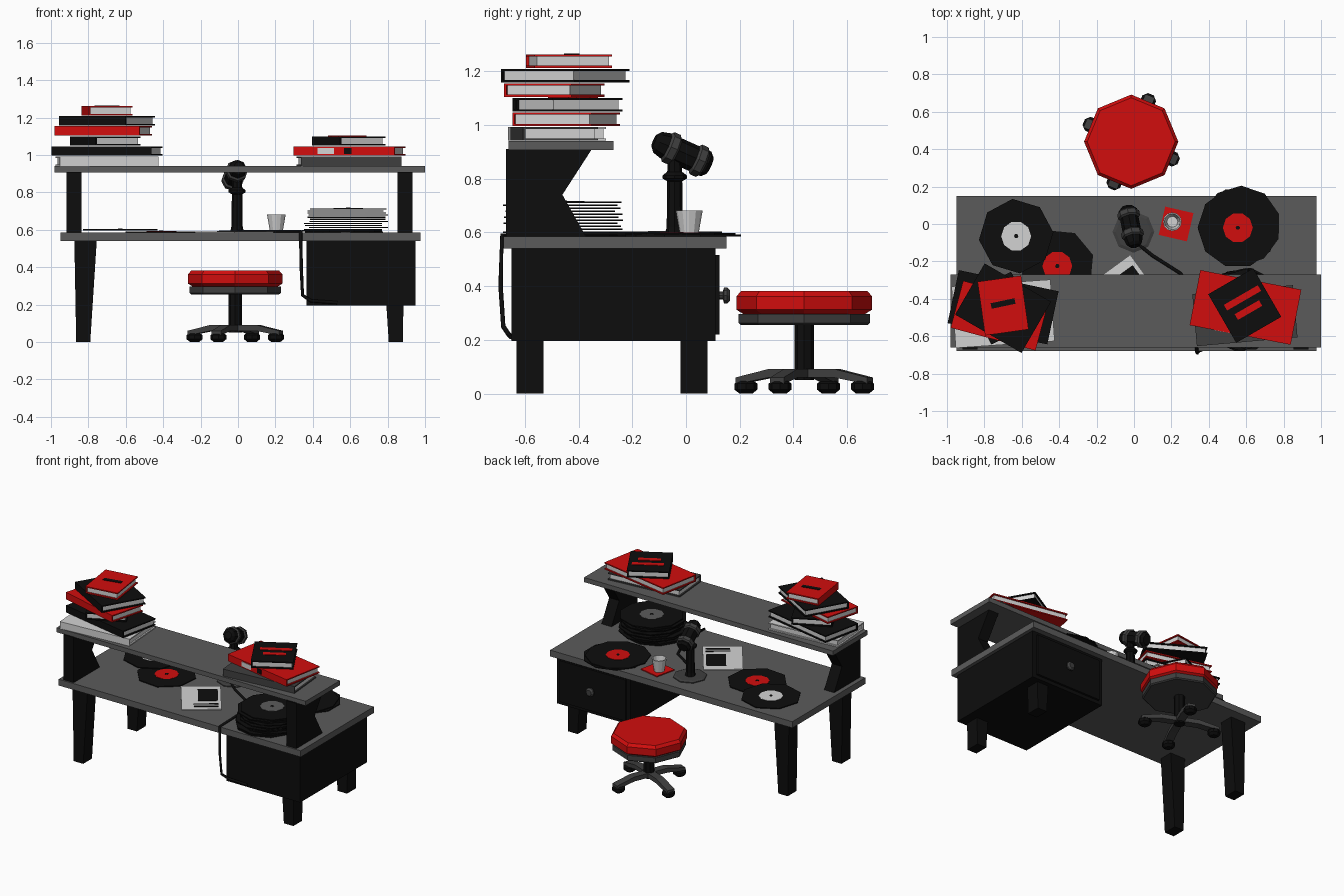
import bpy, bmesh, math, random
from mathutils import Matrix, Vector

random.seed(4)
cube = bpy.data.objects.get("Cube")
if cube:
    bpy.data.objects.remove(cube)


def material(name, r, g, b):
    m = bpy.data.materials.new(name)
    m.use_nodes = True
    m.diffuse_color = (r, g, b, 1)
    m.node_tree.nodes["Principled BSDF"].inputs["Base Color"].default_value = (r, g, b, 1)
    return m


RED = material("red", 0.64, 0.004, 0.004)
BLACK = material("black", 0.004, 0.004, 0.004)
GREY = material("grey", 0.105, 0.105, 0.105)
DARK = material("dark grey", 0.05, 0.05, 0.05)
WHITE = material("white", 0.65, 0.65, 0.65)


def finish(name, bm, mats, loc=(0, 0, 0), rot=(0, 0, 0)):
    bmesh.ops.recalc_face_normals(bm, faces=bm.faces)
    me = bpy.data.meshes.new(name)
    bm.to_mesh(me)
    bm.free()
    for m in mats:
        me.materials.append(m)
    ob = bpy.data.objects.new(name, me)
    ob.location = loc
    ob.rotation_euler = rot
    bpy.context.collection.objects.link(ob)
    return ob


def add_box(bm, center, size, index=0):
    mat = Matrix.Translation(center) @ Matrix.Diagonal((*size, 1))
    made = bmesh.ops.create_cube(bm, size=1, matrix=mat)
    for f in {f for v in made["verts"] for f in v.link_faces}:
        f.material_index = index


def box(name, lo, hi, mat):
    bm = bmesh.new()
    lo, hi = Vector(lo), Vector(hi)
    add_box(bm, (lo + hi) / 2, hi - lo)
    return finish(name, bm, [mat])


def prism(name, points, depth, mat, loc=(0, 0, 0), rot=(0, 0, 0)):
    # outline in the local XZ plane, thickness centred along local Y
    bm = bmesh.new()
    face = bm.faces.new([bm.verts.new((x, -depth / 2, z)) for x, z in points])
    top = bmesh.ops.extrude_face_region(bm, geom=[face])["geom"]
    bmesh.ops.translate(bm, vec=(0, depth, 0),
                        verts=[v for v in top if isinstance(v, bmesh.types.BMVert)])
    return finish(name, bm, [mat], loc, rot)


def lathe(name, profile, sides, mat, loc, rot=(0, 0, 0), phase=0.0):
    # rings of radius and height, capped at both ends
    bm = bmesh.new()
    rings = []
    for r, z in profile:
        angles = [phase + math.tau * i / sides for i in range(sides)]
        rings.append([bm.verts.new((r * math.cos(a), r * math.sin(a), z)) for a in angles])
    for a, b in zip(rings, rings[1:]):
        for i in range(sides):
            j = (i + 1) % sides
            bm.faces.new((a[i], a[j], b[j], b[i]))
    bm.faces.new(rings[0])
    bm.faces.new(rings[-1])
    return finish(name, bm, [mat], loc, rot)


def plate(name, loc, size, angle, mat):
    bm = bmesh.new()
    add_box(bm, (0, 0, 0), size)
    return finish(name, bm, [mat], loc, (0, 0, math.radians(angle)))


# Desk top, shelf and supports
box("desk_top", (-0.95, -0.68, 0.54), (0.975, 0.15, 0.585), GREY)
box("shelf", (-0.98, -0.66, 0.907), (1.0, -0.27, 0.94), GREY)
support = [(-0.67, 0.58), (-0.67, 0.91), (-0.35, 0.91), (-0.46, 0.74), (-0.37, 0.58)]
for side, x in (("right", -0.878), ("left", 0.893)):
    prism(f"shelf_support_{side}", support, 0.08, BLACK, (x, 0, 0), (0, 0, math.pi / 2))

# Desk legs, tapered on the inner side
leg = [(0.865, 0), (0.79, 0), (0.755, 0.545), (0.875, 0.545)]
for side, s in (("right", -1), ("left", 1)):
    for end, y in (("front", -0.58), ("back", 0.03)):
        prism(f"desk_leg_{side}_{end}", [(s * x + 0.008 * (s + 1), z) for x, z in leg],
              0.1, BLACK, (0, y, 0))

# Drawer cabinet with knob
box("cabinet", (0.365, -0.65, 0.195), (0.95, 0.11, 0.545), BLACK)
box("drawer_front", (0.395, 0.1, 0.22), (0.92, 0.125, 0.515), BLACK)
lathe("drawer_knob", [(0.015, 0), (0.015, 0.015), (0.032, 0.02), (0.032, 0.03), (0.02, 0.042)],
      10, DARK, (0.66, 0.122, 0.365), (-math.pi / 2, 0, 0))

# Stool: seat, plate, post, feet and casters
SX, SY = -0.015, 0.44
lathe("stool_seat", [(0.225, 0.295), (0.252, 0.312), (0.252, 0.362), (0.235, 0.382)],
      8, RED, (SX, SY, 0))
lathe("stool_plate", [(0.235, 0.255), (0.244, 0.262), (0.244, 0.297)], 8, DARK, (SX, SY, 0))
lathe("stool_post", [(0.036, 0.05), (0.036, 0.26)], 8, BLACK, (SX, SY, 0))
foot = [(0, 0.06), (0, 0.092), (0.13, 0.092), (0.265, 0.06), (0.265, 0.035), (0.13, 0.06)]
for i in range(4):
    a = math.radians(67.5 + 90 * i)
    prism(f"stool_foot_{i + 1}", foot, 0.055, DARK, (SX, SY, 0), (0, 0, a))
    lathe(f"caster_{i + 1}", [(0.024, 0), (0.043, 0.015), (0.043, 0.037), (0.024, 0.05)],
          8, BLACK, (SX + 0.235 * math.cos(a), SY + 0.235 * math.sin(a), 0))


# Books: two covers, a spine and a page block
def book(name, x, y, z, w, d, angle, mat, spine, height=0.05):
    bm = bmesh.new()
    t = 0.008
    for level in (t / 2, height - t / 2):
        add_box(bm, (0, 0, level), (w, d, t))
    if spine == "long":
        add_box(bm, (0, -d / 2 + t / 2, height / 2), (w, t, height))
        add_box(bm, (0, 0, height / 2), (w - 0.02, d - 0.02, height - 2 * t), 1)
    else:
        add_box(bm, (-w / 2 + t / 2, 0, height / 2), (t, d, height))
        add_box(bm, (0, 0, height / 2), (w - 0.02, d - 0.02, height - 2 * t), 1)
    finish(name, bm, [mat, WHITE], (x, y, z), (0, 0, math.radians(angle)))


right_stack = [
    (-0.70, -0.48, 0.53, 0.33, 4, WHITE, "long"),
    (-0.70, -0.445, 0.545, 0.29, -12, BLACK, "long"),
    (-0.71, -0.45, 0.27, 0.30, 27, BLACK, "side"),
    (-0.72, -0.49, 0.47, 0.26, -15, RED, "long"),
    (-0.70, -0.45, 0.41, 0.316, -30, BLACK, "long"),
    (-0.70, -0.436, 0.235, 0.29, 8, RED, "side"),
]
left_stack = [
    (0.593, -0.49, 0.54, 0.28, 5, DARK, "long"),
    (0.596, -0.446, 0.55, 0.30, -11, RED, "long"),
    (0.592, -0.436, 0.278, 0.30, 30, BLACK, "side"),
]
for side, stack in (("right", right_stack), ("left", left_stack)):
    for i, (x, y, w, d, angle, mat, spine) in enumerate(stack):
        book(f"book_{side}_{i + 1}", x, y, 0.942 + i * 0.054, w, d, angle, mat, spine)

# Cover and spine marks on the books
plate("cover_mark_red_book", (-0.70, -0.425, 1.263), (0.13, 0.03, 0.004), 12, BLACK)
plate("cover_mark_long", (0.58, -0.395, 1.101), (0.21, 0.035, 0.004), 30, RED)
plate("cover_mark_short", (0.612, -0.46, 1.101), (0.15, 0.035, 0.004), 30, RED)
turn = Matrix.Rotation(math.radians(-11), 3, "Z")
for name, u, w, mat in (("white", -0.1, 0.09, WHITE), ("black", 0.02, 0.04, BLACK)):
    p = Vector((0.596, -0.446, 1.021)) + turn @ Vector((u, -0.15, 0))
    plate(f"spine_mark_{name}", p, (w, 0.006, 0.034), -11, mat)


# Records: thin discs, some with a label and centre hole
def record(name, x, y, z, r, sides, label=None, phase=0.0):
    lathe(name, [(r, 0), (r, 0.006)], sides, BLACK, (x, y, z), phase=phase)
    if label:
        lathe(name + "_label", [(0.08, 0.004), (0.08, 0.008)], 10, label, (x, y, z))
        lathe(name + "_hole", [(0.012, 0.006), (0.012, 0.01)], 6, BLACK, (x, y, z))


record("record_red_label", -0.41, -0.225, 0.586, 0.2, 8, RED, 0.3)
record("record_white_label", -0.63, -0.065, 0.597, 0.2, 8, WHITE, 0.1)
record("record_lower", 0.57, -0.01, 0.585, 0.215, 10, None, 0.3)
record("record_upper", 0.555, -0.02, 0.592, 0.215, 10, RED)
for i in range(12):
    record(f"stacked_record_{i + 1}", 0.575 + random.uniform(-0.02, 0.02),
           -0.455 + random.uniform(-0.015, 0.015), 0.586 + i * 0.0112, 0.213, 10,
           GREY if i == 11 else None, random.uniform(0, 1))

# Printed sheet
SHEET = Vector((-0.02, -0.39, 0.588))
spin = Matrix.Rotation(math.radians(36), 3, "Z")
for name, u, v, w, d, mat in (("sheet", 0, 0, 0.26, 0.36, WHITE),
                              ("sheet_block", 0.045, 0.04, 0.13, 0.18, BLACK),
                              ("sheet_line_1", 0.03, -0.1, 0.16, 0.016, BLACK),
                              ("sheet_line_2", 0.03, -0.135, 0.16, 0.016, BLACK)):
    lift = 0 if name == "sheet" else 0.002
    plate(name, SHEET + spin @ Vector((u, v, lift)), (w, d, 0.005), 36, mat)

# Coaster and hollow cup
plate("coaster", (0.225, 0, 0.588), (0.155, 0.155, 0.008), -13, RED)
lathe("cup", [(0.034, 0), (0.05, 0.09), (0.043, 0.09), (0.029, 0.012)], 12, WHITE,
      (0.205, 0.012, 0.591))

# Desk microphone: base, post, collar, bracket and tilted head
lathe("microphone_base", [(0.112, 0), (0.112, 0.007), (0.095, 0.012)], 8, DARK,
      (-0.003, -0.042, 0.584))
lathe("microphone_post", [(0.036, 0), (0.03, 0.03), (0.028, 0.2), (0.045, 0.21),
                          (0.045, 0.222), (0.028, 0.235), (0.024, 0.3)], 8, BLACK,
      (-0.005, -0.042, 0.59))
tail, nose = Vector((0.002, -0.105, 0.935)), Vector((-0.036, 0.085, 0.85))
aim = (nose - tail).to_track_quat("Z", "Y").to_euler()
lathe("microphone_head", [(0.025, -0.015), (0.042, 0), (0.05, 0.03), (0.05, 0.2),
                          (0.035, 0.215)], 8, BLACK, tail, aim)
for name, z in (("rear", 0.035), ("front", 0.15)):
    lathe(f"microphone_ring_{name}", [(0.05, z), (0.06, z + 0.008), (0.06, z + 0.034),
                                      (0.05, z + 0.042)], 8, DARK, tail, aim)

# Cable running over the desk edge and down to the cabinet
path = [(0, -0.09, 0.592), (0.1, -0.17, 0.592), (0.25, -0.265, 0.592), (0.33, -0.45, 0.592),
        (0.335, -0.685, 0.59), (0.338, -0.69, 0.4), (0.345, -0.68, 0.25),
        (0.39, -0.66, 0.22), (0.53, -0.65, 0.21)]
curve = bpy.data.curves.new("cable", "CURVE")
curve.dimensions = "3D"
curve.bevel_depth = 0.009
curve.bevel_resolution = 1
curve.use_fill_caps = True
line = curve.splines.new("POLY")
line.points.add(len(path) - 1)
for point, co in zip(line.points, path):
    point.co = (*co, 1)
curve.materials.append(BLACK)
bpy.context.collection.objects.link(bpy.data.objects.new("cable", curve))
